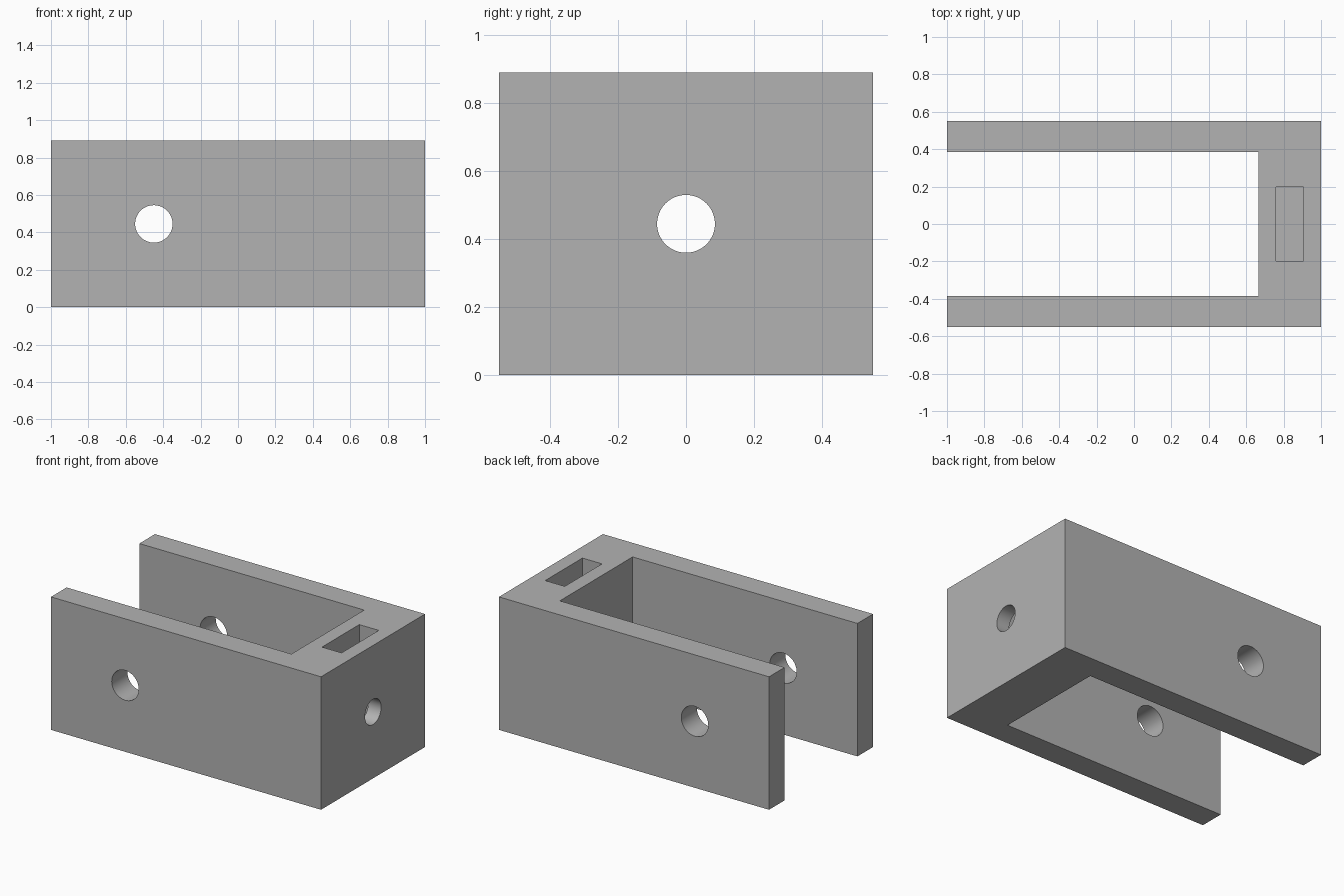
import bpy
import bmesh
from math import pi
from mathutils import Matrix, Vector

cube = bpy.data.objects.get("Cube")
if cube:
    bpy.data.objects.remove(cube, do_unlink=True)

HALF_W, HEIGHT, MID = 0.55, 0.89, 0.445

grey = bpy.data.materials.new("plain grey")
grey.use_nodes = True
colour = (0.45, 0.45, 0.45, 1)
grey.diffuse_color = colour
grey.node_tree.nodes["Principled BSDF"].inputs["Base Color"].default_value = colour


def make(name, bm):
    mesh = bpy.data.meshes.new(name)
    bmesh.ops.recalc_face_normals(bm, faces=bm.faces)
    bm.to_mesh(mesh)
    bm.free()
    mesh.materials.append(grey)
    obj = bpy.data.objects.new(name, mesh)
    bpy.context.collection.objects.link(obj)
    return obj


def box(name, low, high):
    low, high = Vector(low), Vector(high)
    bm = bmesh.new()
    bmesh.ops.create_cube(bm, size=1, matrix=Matrix.Translation((low + high) / 2)
                          @ Matrix.Diagonal((high - low).to_4d()))
    return make(name, bm)


def rod(name, centre, radius, length, axis):
    bm = bmesh.new()
    bmesh.ops.create_cone(bm, cap_ends=True, segments=64, radius1=radius, radius2=radius,
                          depth=length, matrix=Matrix.Translation(centre)
                          @ Matrix.Rotation(pi / 2, 4, axis))
    return make(name, bm)


# U-shaped bracket: two arms joined by a thick end block
outline = [(-1, -HALF_W), (1, -HALF_W), (1, HALF_W), (-1, HALF_W),
           (-1, 0.385), (0.665, 0.385), (0.665, -0.385), (-1, -0.385)]
bm = bmesh.new()
base = bm.faces.new([bm.verts.new((x, y, 0)) for x, y in outline])
walls = bmesh.ops.extrude_face_region(bm, geom=[base], use_keep_orig=True)
bmesh.ops.translate(bm, vec=(0, 0, HEIGHT),
                    verts=[v for v in walls["geom"] if isinstance(v, bmesh.types.BMVert)])
bracket = make("bracket", bm)

# Cross bore through the arms, bolt hole through the end, blind nut slot from the top
cutters = [
    rod("arm_bore_cutter", (-0.45, 0, MID), 0.1, 1.4, 'X'),
    rod("bolt_hole_cutter", (0.83, 0, MID), 0.085, 0.6, 'Y'),
    box("nut_slot_cutter", (0.76, -0.197, 0.25), (0.905, 0.197, 1.0)),
]
for cutter in cutters:
    cut = bracket.modifiers.new(cutter.name, 'BOOLEAN')
    cut.operation = 'DIFFERENCE'
    cut.solver = 'EXACT'
    cut.object = cutter

# Apply the cuts, then drop the cutters
bpy.ops.object.select_all(action='DESELECT')
bpy.context.view_layer.objects.active = bracket
bracket.select_set(True)
for cutter in cutters:
    bpy.ops.object.modifier_apply(modifier=cutter.name)
    bpy.data.objects.remove(cutter, do_unlink=True)
bpy.ops.object.shade_smooth_by_angle()
